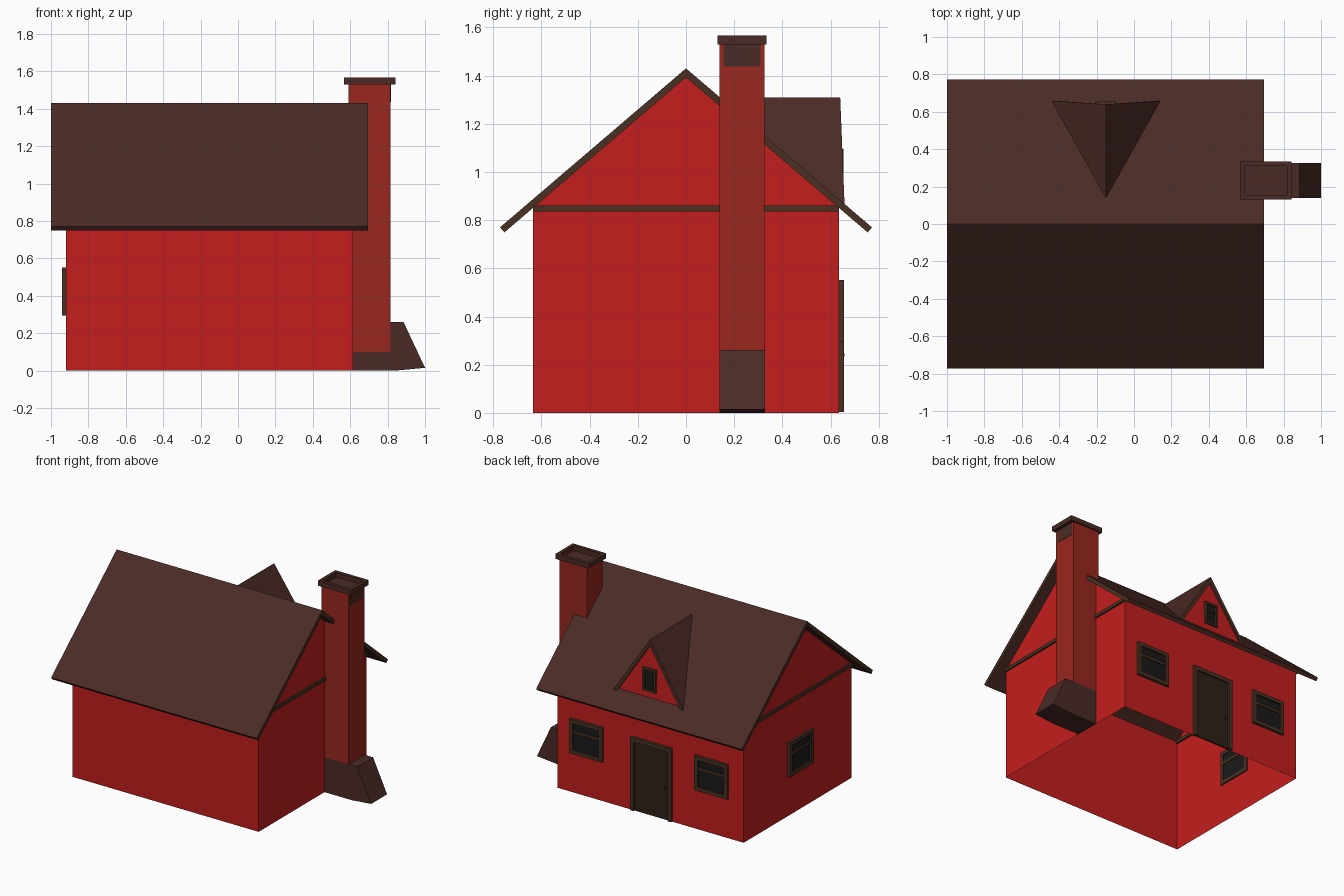
import bpy, bmesh, math
from mathutils import Vector

if "Cube" in bpy.data.objects:
    bpy.data.objects.remove(bpy.data.objects["Cube"])


def material(name, r, g, b):
    m = bpy.data.materials.new(name)
    m.diffuse_color = (r, g, b, 1)
    m.use_nodes = True
    m.node_tree.nodes["Principled BSDF"].inputs["Base Color"].default_value = m.diffuse_color
    return m


RED = material("red_wall", 0.55, 0.013, 0.013)
BRICK = material("brick", 0.32, 0.02, 0.014)
ROOF = material("roof_brown", 0.07, 0.024, 0.019)
TRIM = material("trim_brown", 0.065, 0.03, 0.016)
DOOR = material("door_dark", 0.025, 0.015, 0.01)
GLASS = material("glass_dark", 0.01, 0.01, 0.01)


def finish(name, bm, mats, loc=(0, 0, 0), rot=0):
    me = bpy.data.meshes.new(name)
    bm.normal_update()
    bm.to_mesh(me)
    bm.free()
    for m in mats:
        me.materials.append(m)
    ob = bpy.data.objects.new(name, me)
    ob.location, ob.rotation_euler = loc, (0, 0, rot)
    bpy.context.collection.objects.link(ob)
    return ob


def box(bm, x, y, z, mat=0):
    c = Vector(((x[0] + x[1]) / 2, (y[0] + y[1]) / 2, (z[0] + z[1]) / 2))
    size = Vector((x[1] - x[0], y[1] - y[0], z[1] - z[0]))
    vs = bmesh.ops.create_cube(bm, size=1)["verts"]
    for v in vs:
        v.co = c + v.co * size
    for f in {f for v in vs for f in v.link_faces}:
        f.material_index = mat


def prism(points, offset):
    """Extrude a closed outline by an offset vector."""
    bm = bmesh.new()
    face = bm.faces.new([bm.verts.new(p) for p in points])
    ext = bmesh.ops.extrude_face_region(bm, geom=[face], use_keep_orig=True)["geom"]
    bmesh.ops.translate(bm, vec=offset, verts=[v for v in ext if isinstance(v, bmesh.types.BMVert)])
    bmesh.ops.recalc_face_normals(bm, faces=bm.faces)
    return bm


# House walls: pentagon profile, open underneath and under the roof
X0, X1, W = -0.92, 0.615, 0.635
bm = prism([(X0, y, z) for y, z in ((-W, 0), (W, 0), (W, 0.855), (0, 1.396), (-W, 0.855))],
           (X1 - X0, 0, 0))
bm.normal_update()
bmesh.ops.delete(bm, geom=[f for f in bm.faces if abs(f.normal.z) > 0.1], context="FACES_ONLY")
finish("walls", bm, [RED])

# Main roof: thick chevron with trim-coloured ends
bm = prism([(-1, y, z) for y, z in ((-0.772, 0.77), (0, 1.43), (0.772, 0.77),
                                    (0.754, 0.749), (0, 1.393), (-0.754, 0.749))], (1.695, 0, 0))
bm.normal_update()
for f in bm.faces:
    f.material_index = int(abs(f.normal.x) > 0.9)
finish("main_roof", bm, [ROOF, TRIM])

# Gable bands
for name, x in (("left_gable_band", X0), ("right_gable_band", X1)):
    bm = bmesh.new()
    box(bm, (x - 0.012, x + 0.012), (-W, W), (0.835, 0.86))
    finish(name, bm, [TRIM])


def framed(name, loc, rot, w, h, pane, border=0.028, sill=True, bar=True):
    """Frame around a pane, outward is local -y, origin at bottom centre."""
    bm = bmesh.new()
    d, a = (-0.02, 0.01), w / 2
    for s in (-1, 1):
        e = sorted((s * a, s * (a - border)))
        box(bm, e, d, (0, h))
    box(bm, (-a + border, a - border), d, (h - border, h))
    if sill:
        box(bm, (-a + border, a - border), d, (0, border))
    if bar:
        box(bm, (-a + border, a - border), (-0.016, 0.01), (h * 0.6, h * 0.6 + border * 0.7))
    box(bm, (-a + border / 2, a - border / 2), (-0.008, 0.006), (0.002, h - border / 2), 1)
    return finish(name, bm, [TRIM, pane], loc, rot)


# Windows and door
for name, x in (("back_window_left", -0.66), ("back_window_right", 0.37)):
    framed(name, (x, W, 0.295), math.pi, 0.27, 0.257, GLASS)
framed("side_window", (X0, -0.022, 0.295), -math.pi / 2, 0.28, 0.257, GLASS)
framed("door", (-0.165, W, 0.004), math.pi, 0.34, 0.546, DOOR, 0.03, sill=False, bar=False)
bm = bmesh.new()
bmesh.ops.create_icosphere(bm, subdivisions=1, radius=0.011)
finish("door_knob", bm, [TRIM], (-0.285, W + 0.014, 0.24))

# Dormer: two thick sloping triangles, a red front and a small window
C = -0.15
for name, s in (("dormer_roof_left", -1), ("dormer_roof_right", 1)):
    pts = [(C, 0.14, 1.31), (C, 0.64, 1.31), (C + s * 0.29, 0.658, 0.867)]
    inner = [(C, 0.14, 1.265), (C, 0.64, 1.265), (C + s * 0.26, 0.658, 0.867)]
    bm = bmesh.new()
    o = [bm.verts.new(p) for p in pts]
    i = [bm.verts.new(p) for p in inner]
    bm.faces.new(o)
    bm.faces.new(i[::-1])
    for k in range(3):
        f = bm.faces.new((o[k], i[k], i[(k + 1) % 3], o[(k + 1) % 3]))
        f.material_index = int(k == 1)
    bmesh.ops.recalc_face_normals(bm, faces=bm.faces)
    finish(name, bm, [ROOF, TRIM])
bm = bmesh.new()
bm.faces.new([bm.verts.new(p) for p in ((C + 0.265, 0.645, 0.86), (C - 0.265, 0.645, 0.86), (C, 0.625, 1.27))])
bm.normal_update()
if bm.faces[:][0].normal.y < 0:
    bmesh.ops.reverse_faces(bm, faces=bm.faces)
finish("dormer_front", bm, [RED])
framed("dormer_window", (C, 0.634, 0.925), math.pi, 0.11, 0.17, GLASS, 0.016)

# Chimney shaft, open at the top
bm = bmesh.new()
box(bm, (0.59, 0.815), (0.14, 0.325), (0.1, 1.54))
bm.normal_update()
bmesh.ops.delete(bm, geom=[f for f in bm.faces if abs(f.normal.z) > 0.9], context="FACES_ONLY")
finish("chimney_shaft", bm, [BRICK])

# Chimney cap with a sunken flue
bm = bmesh.new()
box(bm, (0.567, 0.842), (0.13, 0.335), (1.53, 1.567))
bm.normal_update()
top = max(bm.faces, key=lambda f: f.calc_center_median().z)
bmesh.ops.inset_individual(bm, faces=[top], thickness=0.035)
flue = bmesh.ops.extrude_discrete_faces(bm, faces=[top])["faces"][0]
bmesh.ops.translate(bm, vec=(0, 0, -0.13), verts=flue.verts)
finish("chimney_cap", bm, [ROOF])

# Sloped chimney base
bm = prism([(x, 0.14, z) for x, z in ((X1, 0), (0.84, 0), (1.0, 0.015), (0.885, 0.26), (X1, 0.26))],
           (0, 0.187, 0))
finish("chimney_base", bm, [ROOF])
